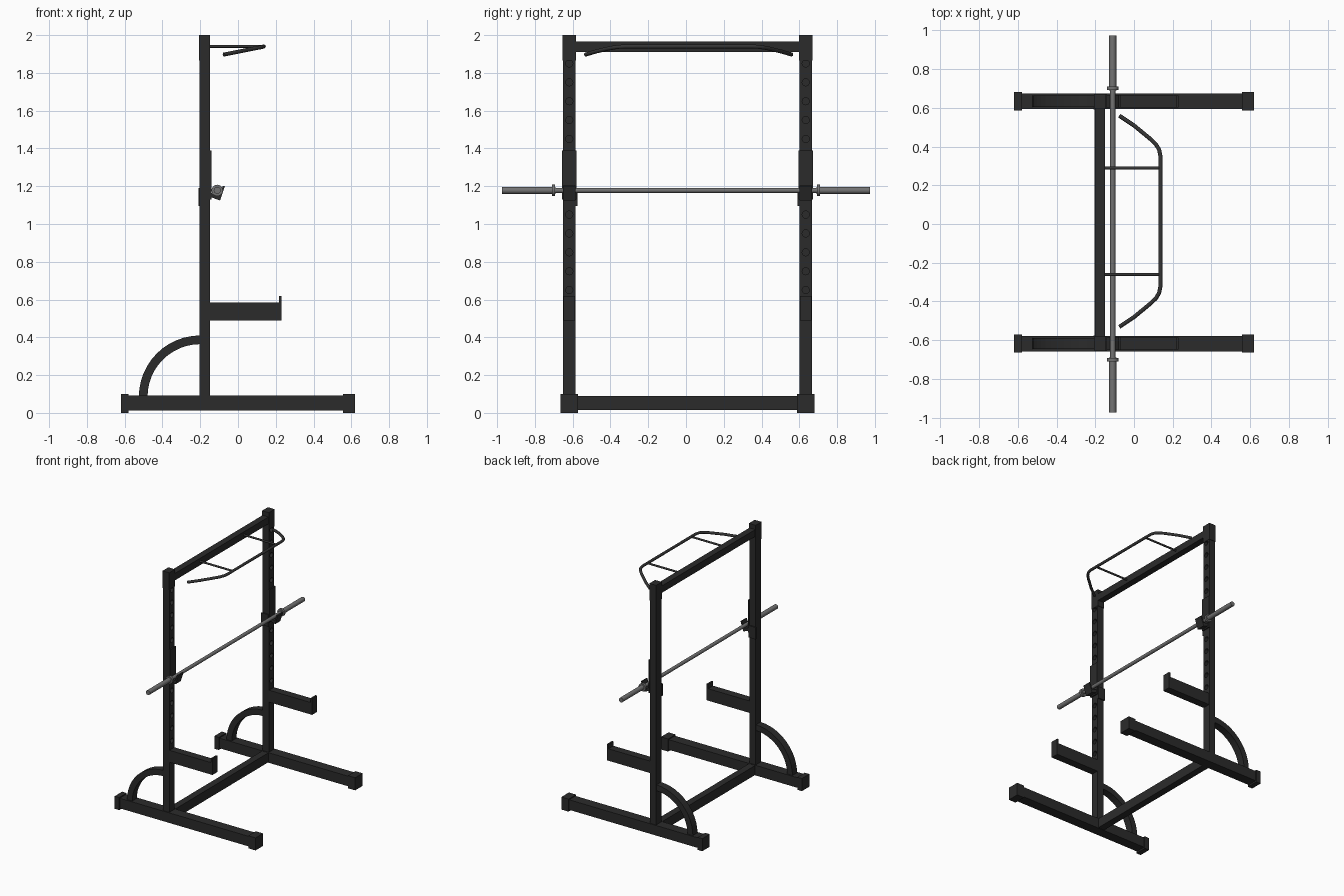
import bpy, math
from mathutils import Vector

cube = bpy.data.objects.get("Cube")
if cube:
    bpy.data.objects.remove(cube, do_unlink=True)


def material(name, v):
    m = bpy.data.materials.new(name)
    m.use_nodes = True
    m.diffuse_color = (v, v, v, 1)
    m.node_tree.nodes["Principled BSDF"].inputs["Base Color"].default_value = (v, v, v, 1)
    return m


FRAME = material("black powder coat", 0.024)
STEEL = material("grey steel", 0.17)
GRIP = material("dark tube", 0.035)
MID = 0.008    # middle of the frame in y
HALF = 0.626   # post offset from the middle
POST_X = -0.176


def mesh_object(name, verts, faces, mat):
    me = bpy.data.meshes.new(name)
    me.from_pydata(verts, [], faces)
    me.materials.append(mat)
    ob = bpy.data.objects.new(name, me)
    bpy.context.collection.objects.link(ob)
    return ob


def prism(name, profile, y, width, mat):
    """Extrude an (x, z) outline along y."""
    n = len(profile)
    verts = [(x, y + s * width / 2, z) for s in (-1, 1) for x, z in profile]
    faces = [tuple(range(n)), tuple(reversed(range(n, 2 * n)))]
    faces += [(i, i + n, (i + 1) % n + n, (i + 1) % n) for i in range(n)]
    return mesh_object(name, verts, faces, mat)


def box(name, x0, x1, y, width, z0, z1, mat=FRAME):
    return prism(name, [(x0, z0), (x1, z0), (x1, z1), (x0, z1)], y, width, mat)


def rod(name, a, b, r, mat, sides=20):
    a, b = Vector(a), Vector(b)
    bpy.ops.mesh.primitive_cylinder_add(vertices=sides, radius=r, depth=(b - a).length,
                                        location=(a + b) / 2)
    ob = bpy.context.object
    ob.name = name
    ob.rotation_euler = (b - a).to_track_quat('Z', 'Y').to_euler()
    ob.data.materials.append(mat)
    bpy.ops.object.shade_smooth_by_angle(angle=math.radians(40))
    return ob


def drill(post, y):
    """Cut the row of blind adjustment holes into the front of a post."""
    for i in range(13):
        cutter = rod("hole_cutter", (POST_X, y, 0.65 + 0.1 * i),
                     (-0.1, y, 0.65 + 0.1 * i), 0.019, FRAME, 16)
        cutter.hide_render = True
        mod = post.modifiers.new("hole", 'BOOLEAN')
        mod.object = cutter
        mod.solver = 'EXACT'
        bpy.context.view_layer.objects.active = post
        bpy.ops.object.modifier_apply(modifier=mod.name)
        bpy.data.objects.remove(cutter, do_unlink=True)


# Both side frames
for side, s in (("right", -1), ("left", 1)):
    y = MID + s * HALF
    box(side + "_base_runner", -0.6, 0.6, y, 0.08, 0.012, 0.092)
    box(side + "_rear_foot_cap", -0.62, -0.58, y, 0.094, 0, 0.1)
    box(side + "_front_foot_cap", 0.557, 0.62, y, 0.094, 0, 0.1)
    post = box(side + "_post", -0.204, -0.149, y, 0.066, 0.09, 1.99)
    drill(post, y)
    box(side + "_post_cap", -0.206, -0.147, y, 0.073, 1.865, 2.0)

    # Curved brace from runner to post
    outline = []
    for radius, order in ((0.325, range(13)), (0.279, range(12, -1, -1))):
        for i in order:
            t = math.pi / 2 * i / 12
            outline.append((-0.2 - radius * math.cos(t), 0.085 + radius * math.sin(t)))
    n = len(outline)
    w = 0.058
    verts = [(x, y + k * w / 2, z) for k in (-1, 1) for x, z in outline]
    faces = [(i, i + n, (i + 1) % n + n, (i + 1) % n) for i in range(n)]
    for i in range(12):
        a, b, c, d = i, i + 1, n - 2 - i, n - 1 - i
        faces += [(a, b, c, d), (d + n, c + n, b + n, a + n)]
    mesh_object(side + "_curved_brace", verts, faces, FRAME)

    # Safety arm with raised end lip
    prism(side + "_safety_arm", [(-0.15, 0.49), (0.23, 0.49), (0.23, 0.62), (0.216, 0.62),
                                 (0.216, 0.585), (-0.15, 0.585)], y, 0.062, FRAME)

    # Bar holder: face plate, side plate round the post, tilted hook
    box(side + "_holder_plate", -0.15, -0.139, y, 0.078, 1.13, 1.39)
    box(side + "_holder_side_plate", -0.21, -0.149, y - s * 0.038, 0.01, 1.095, 1.19)
    prism(side + "_holder_hook", [(-0.145, 1.142), (-0.095, 1.125), (-0.07, 1.2),
                                  (-0.08, 1.203), (-0.097, 1.152), (-0.145, 1.165)],
          y, 0.066, FRAME)

    # Barbell sleeve and collar
    rod(side + "_bar_sleeve", (-0.11, s * 0.69, 1.178), (-0.11, s * 0.975, 1.178), 0.0185, STEEL)
    rod(side + "_bar_collar", (-0.11, s * 0.693, 1.178), (-0.11, s * 0.71, 1.178), 0.03, STEEL)

rod("bar_shaft", (-0.11, -0.7, 1.178), (-0.11, 0.7, 1.178), 0.0135, STEEL)

# Cross members between the posts
span = 2 * HALF - 0.06
box("base_crossbar", -0.204, -0.149, MID, span, 0.015, 0.09)
box("top_crossbar", -0.202, -0.15, MID, span, 1.91, 1.965)

# Pull-up bar: bent tube with drooping ends, held by two struts
PULL_Y = 0.014
half = [(-0.075, 0.545, 1.897), (0.0, 0.495, 1.912), (0.085, 0.425, 1.929),
        (0.113, 0.398, 1.934), (0.13, 0.37, 1.938), (0.137, 0.335, 1.94)]
path = half + [(x, -y, z) for x, y, z in reversed(half)]
curve = bpy.data.curves.new("pull_up_bar", 'CURVE')
curve.dimensions = '3D'
curve.bevel_depth = 0.0105
curve.bevel_resolution = 3
curve.use_fill_caps = True
spline = curve.splines.new('POLY')
spline.points.add(len(path) - 1)
for p, (x, y, z) in zip(spline.points, path):
    p.co = (x, y + PULL_Y, z, 1)
    p.radius = 1
spline.use_smooth = True
curve.materials.append(GRIP)
bar = bpy.data.objects.new("pull_up_bar", curve)
bpy.context.collection.objects.link(bar)
for side, s in (("right", -1), ("left", 1)):
    y = PULL_Y + s * 0.275
    rod(side + "_pull_up_strut", (-0.16, y, 1.94), (0.137, y, 1.94), 0.0075, GRIP, 12)
